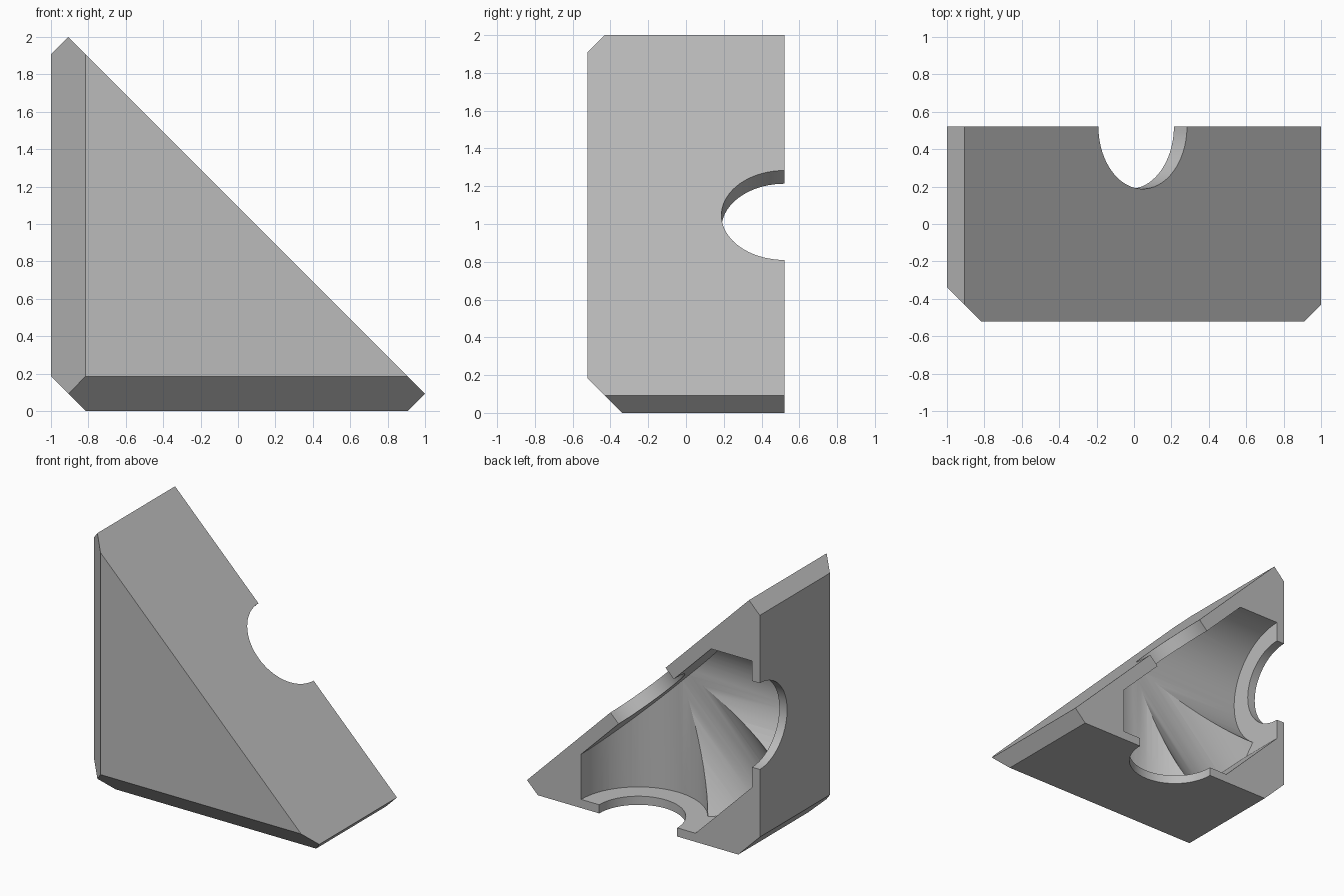
import bpy
import bmesh
from math import radians
from mathutils import Vector, Matrix

cube = bpy.data.objects.get("Cube")
if cube:
    bpy.data.objects.remove(cube, do_unlink=True)

HALF_Y = 0.5225      # half depth of the bracket
SLOPE = 1.093        # sloped face lies on x + z = SLOPE
CHAMFER = 0.185
WALL = 0.067
BORE, HOLE = 0.49, 0.335
CENTRE = Vector((0.045, HALF_Y, 1.045))   # where the three bore axes meet
AXES = {"bottom": Vector((0, 0, -1)),
        "side": Vector((-1, 0, 0)),
        "slope": Vector((1, 0, 1)).normalized()}

grey = bpy.data.materials.new("grey")
grey.use_nodes = True
grey.diffuse_color = (0.5, 0.5, 0.5, 1)
grey.node_tree.nodes["Principled BSDF"].inputs["Base Color"].default_value = (0.5, 0.5, 0.5, 1)


def make_object(name, bm):
    bmesh.ops.recalc_face_normals(bm, faces=bm.faces)
    mesh = bpy.data.meshes.new(name)
    bm.to_mesh(mesh)
    bm.free()
    mesh.materials.append(grey)
    obj = bpy.data.objects.new(name, mesh)
    bpy.context.collection.objects.link(obj)
    return obj


def convex_block(name, low, high, cuts):
    """Box trimmed by planes; each cut keeps normal . point <= distance."""
    bm = bmesh.new()
    low, high = Vector(low), Vector(high)
    bmesh.ops.create_cube(bm, size=1, matrix=Matrix.Translation((low + high) / 2)
                          @ Matrix.Diagonal((*(high - low), 1)))
    for normal, distance in cuts:
        n = Vector(normal)
        bmesh.ops.bisect_plane(bm, geom=bm.verts[:] + bm.edges[:] + bm.faces[:],
                               plane_co=n * distance / n.length_squared,
                               plane_no=n, clear_outer=True)
        bmesh.ops.holes_fill(bm, edges=[e for e in bm.edges if e.is_boundary])
    return make_object(name, bm)


def cylinder(name, axis, start, end, radius):
    """Cylinder along an axis through CENTRE, between two distances."""
    bm = bmesh.new()
    turn = axis.to_track_quat('Z', 'Y').to_matrix().to_4x4()
    bmesh.ops.create_cone(bm, cap_ends=True, segments=72, radius1=radius, radius2=radius,
                          depth=end - start,
                          matrix=Matrix.Translation(CENTRE + axis * (start + end) / 2) @ turn)
    return make_object(name, bm)


def combine(target, cutter, operation):
    mod = target.modifiers.new(operation.lower(), 'BOOLEAN')
    mod.operation = operation
    mod.solver = 'EXACT'
    mod.object = cutter
    bpy.context.view_layer.objects.active = target
    bpy.ops.object.modifier_apply(modifier=mod.name)
    bpy.data.objects.remove(cutter, do_unlink=True)


# Triangular body with clipped tips and chamfered corner edges
bracket = convex_block(
    "corner_bracket", (-1, -HALF_Y, 0), (1, HALF_Y, 2),
    [((1, 0, 1), SLOPE),
     ((1, 0, -1), 0.907), ((-1, 0, 1), 2.907),
     ((-1, 0, -1), 1 - CHAMFER),
     ((-1, -1, 0), 1 + HALF_Y - CHAMFER),
     ((0, -1, -1), HALF_Y - CHAMFER)])

# Inner cavity: three wide bores trimmed to leave thin walls
cavity = cylinder("cavity", AXES["bottom"], -1.2, 1.5, BORE)
combine(cavity, cylinder("side_bore", AXES["side"], -1.2, 1.5, BORE), 'UNION')
combine(cavity, cylinder("slope_bore", AXES["slope"], -1.5, 1.2, BORE), 'UNION')
limits = convex_block("cavity_limits", (-1 + WALL, -0.8, WALL), (1, 1.5, 2),
                      [((1, 0, 1), SLOPE - 0.14), ((-1, 0, -1), 0.38)])
combine(cavity, limits, 'INTERSECT')
combine(bracket, cavity, 'DIFFERENCE')

# Smaller round openings through the three walls
for label, reach in (("bottom", 0.8), ("side", 0.8), ("slope", -0.3)):
    combine(bracket, cylinder(label + "_hole", AXES[label], reach, reach + 0.6, HOLE), 'DIFFERENCE')

bpy.ops.object.select_all(action='DESELECT')
bracket.select_set(True)
bpy.context.view_layer.objects.active = bracket
bpy.ops.object.shade_smooth_by_angle(angle=radians(20))
